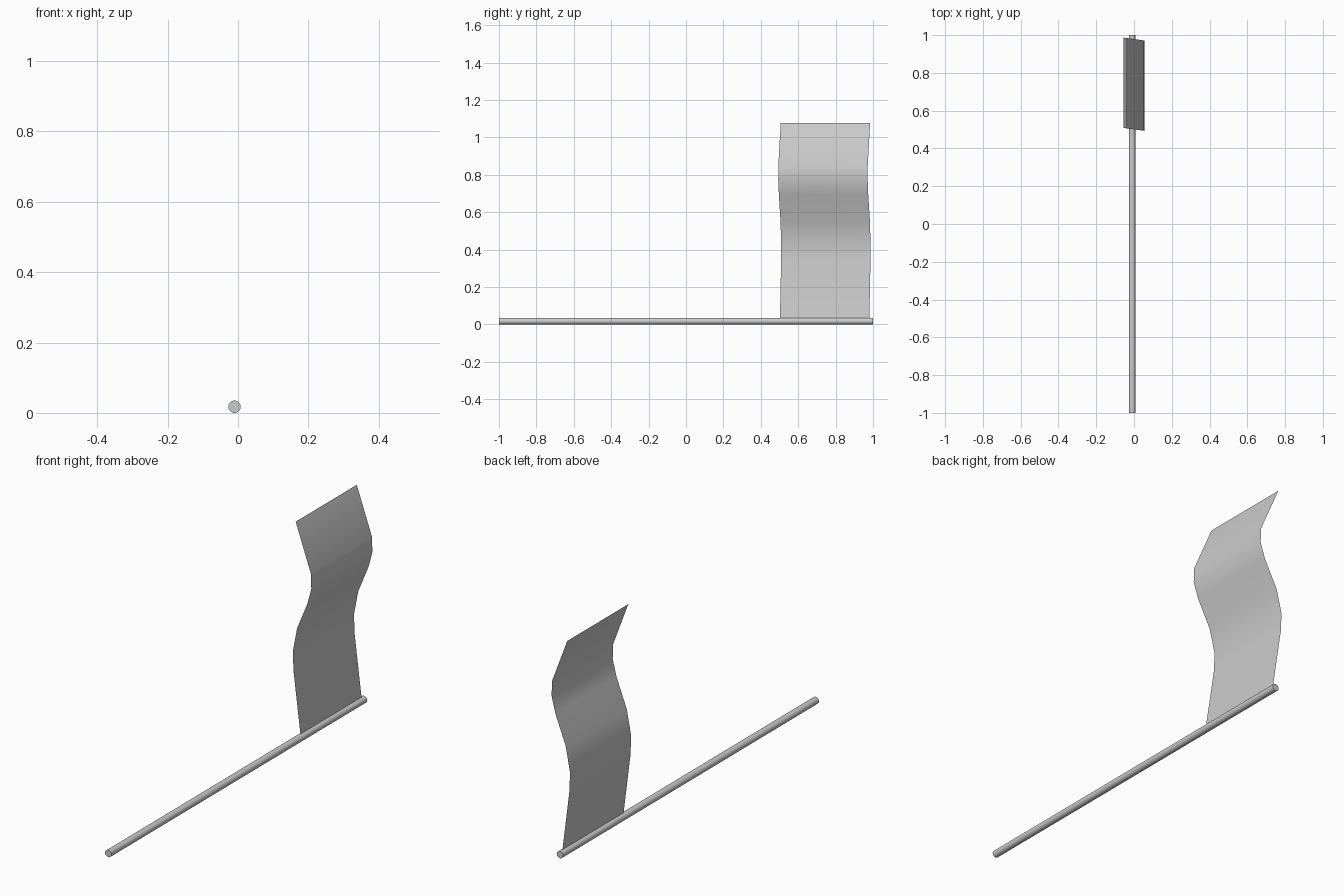
import bpy
import bmesh
from math import radians, pi

cube = bpy.data.objects.get("Cube")
if cube:
    bpy.data.objects.remove(cube, do_unlink=True)

# Single plain grey shared by both parts
grey = bpy.data.materials.new("light_grey")
grey.use_nodes = True
colour = (0.6, 0.6, 0.6, 1)
grey.diffuse_color = colour
grey.node_tree.nodes["Principled BSDF"].inputs["Base Color"].default_value = colour


def finish(obj, name, angle):
    obj.name = name
    obj.data.materials.clear()
    obj.data.materials.append(grey)
    bpy.ops.object.select_all(action="DESELECT")
    obj.select_set(True)
    bpy.context.view_layer.objects.active = obj
    bpy.ops.object.shade_smooth_by_angle(angle=radians(angle))


# Pole lying along y
POLE_X, RADIUS = -0.01, 0.0175
bpy.ops.mesh.primitive_cylinder_add(vertices=32, radius=RADIUS, depth=2,
                                    location=(POLE_X, 0, RADIUS),
                                    rotation=(pi / 2, 0, 0))
finish(bpy.context.object, "pole", 40)

# Flag: a wavy profile (x, z) swept along y, its ends skewed slightly with x
profile = [(POLE_X, 0.034), (-0.052, 0.335), (-0.056, 0.43), (-0.03, 0.553),
           (0.033, 0.695), (0.056, 0.775), (0.053, 0.85), (-0.039, 1.077)]
NEAR, FAR, SKEW = 0.501, 0.979, -0.14

bm = bmesh.new()
rows = [[bm.verts.new((x, end + SKEW * x, z)) for end in (NEAR, FAR)]
        for x, z in profile]
for low, high in zip(rows, rows[1:]):
    bm.faces.new((low[0], low[1], high[1], high[0]))
mesh = bpy.data.meshes.new("flag")
bm.to_mesh(mesh)
bm.free()
flag = bpy.data.objects.new("flag", mesh)
bpy.context.collection.objects.link(flag)
finish(flag, "flag", 60)
